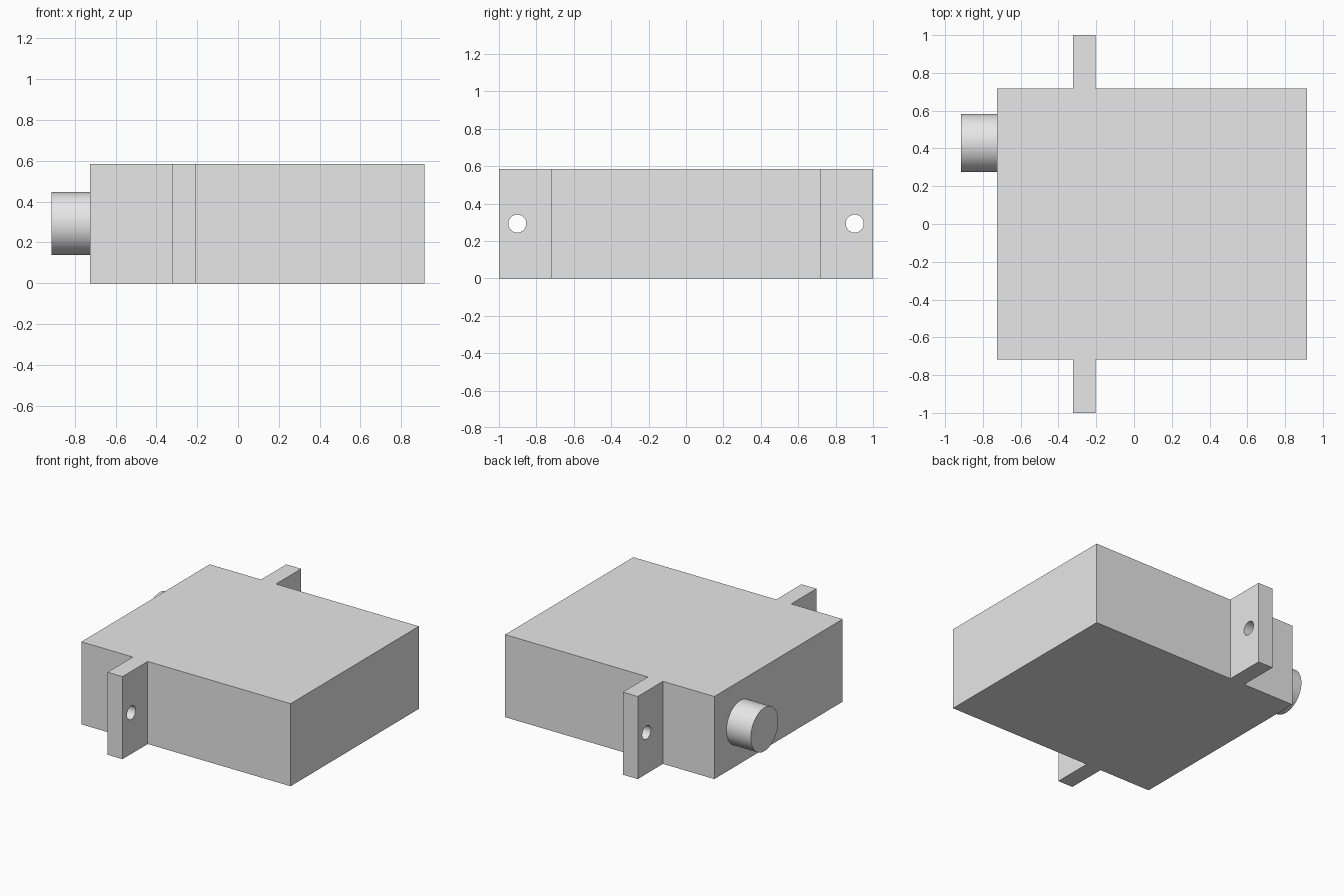
import bpy, bmesh, math

if "Cube" in bpy.data.objects:
    bpy.data.objects.remove(bpy.data.objects["Cube"])

grey = bpy.data.materials.new("light grey")
grey.diffuse_color = (0.8, 0.8, 0.8, 1)
grey.use_nodes = True
grey.node_tree.nodes["Principled BSDF"].inputs["Base Color"].default_value = grey.diffuse_color

HEIGHT = 0.585
MID_Z = HEIGHT / 2
X_BACK, X_FRONT = 0.915, -0.725      # case ends
TAB_X0, TAB_X1 = -0.322, -0.205      # mounting tab thickness
CASE_Y, TAB_Y = 0.718, 1.0


def x_cylinder(name, radius, x0, x1, y, z, sides=64):
    """Cylinder lying along x."""
    bpy.ops.mesh.primitive_cylinder_add(
        vertices=sides, radius=radius, depth=x1 - x0,
        location=((x0 + x1) / 2, y, z), rotation=(0, math.pi / 2, 0))
    ob = bpy.context.object
    ob.name = name
    ob.data.materials.append(grey)
    return ob


def activate(ob):
    bpy.ops.object.select_all(action='DESELECT')
    ob.select_set(True)
    bpy.context.view_layer.objects.active = ob


# Case with its two mounting tabs: half outline mirrored in y, then extruded
half = [(X_BACK, CASE_Y), (TAB_X1, CASE_Y), (TAB_X1, TAB_Y),
        (TAB_X0, TAB_Y), (TAB_X0, CASE_Y), (X_FRONT, CASE_Y)]
outline = half + [(x, -y) for x, y in reversed(half)]
bm = bmesh.new()
base = bm.faces.new([bm.verts.new((x, y, 0)) for x, y in outline])
top = bmesh.ops.extrude_face_region(bm, geom=[base], use_keep_orig=True)["geom"]
bmesh.ops.translate(bm, vec=(0, 0, HEIGHT),
                    verts=[g for g in top if isinstance(g, bmesh.types.BMVert)])
bmesh.ops.recalc_face_normals(bm, faces=bm.faces)
mesh = bpy.data.meshes.new("case")
bm.to_mesh(mesh)
bm.free()
mesh.materials.append(grey)
case = bpy.data.objects.new("case", mesh)
bpy.context.collection.objects.link(case)

# Screw holes through the tabs
for side in (-1, 1):
    cutter = x_cylinder("hole_cutter", 0.048, TAB_X0 - 0.05, TAB_X1 + 0.05,
                        side * 0.902, MID_Z, 48)
    cutter.hide_render = True
    activate(case)
    cut = case.modifiers.new("screw_hole", 'BOOLEAN')
    cut.operation = 'DIFFERENCE'
    cut.solver = 'EXACT'
    cut.object = cutter
    bpy.ops.object.modifier_apply(modifier=cut.name)
    bpy.data.objects.remove(cutter)
bpy.ops.object.shade_smooth_by_angle(angle=math.radians(30))

# Output shaft
shaft = x_cylinder("output_shaft", 0.154, -0.915, X_FRONT, 0.428, MID_Z)
activate(shaft)
bpy.ops.object.shade_smooth_by_angle(angle=math.radians(30))
